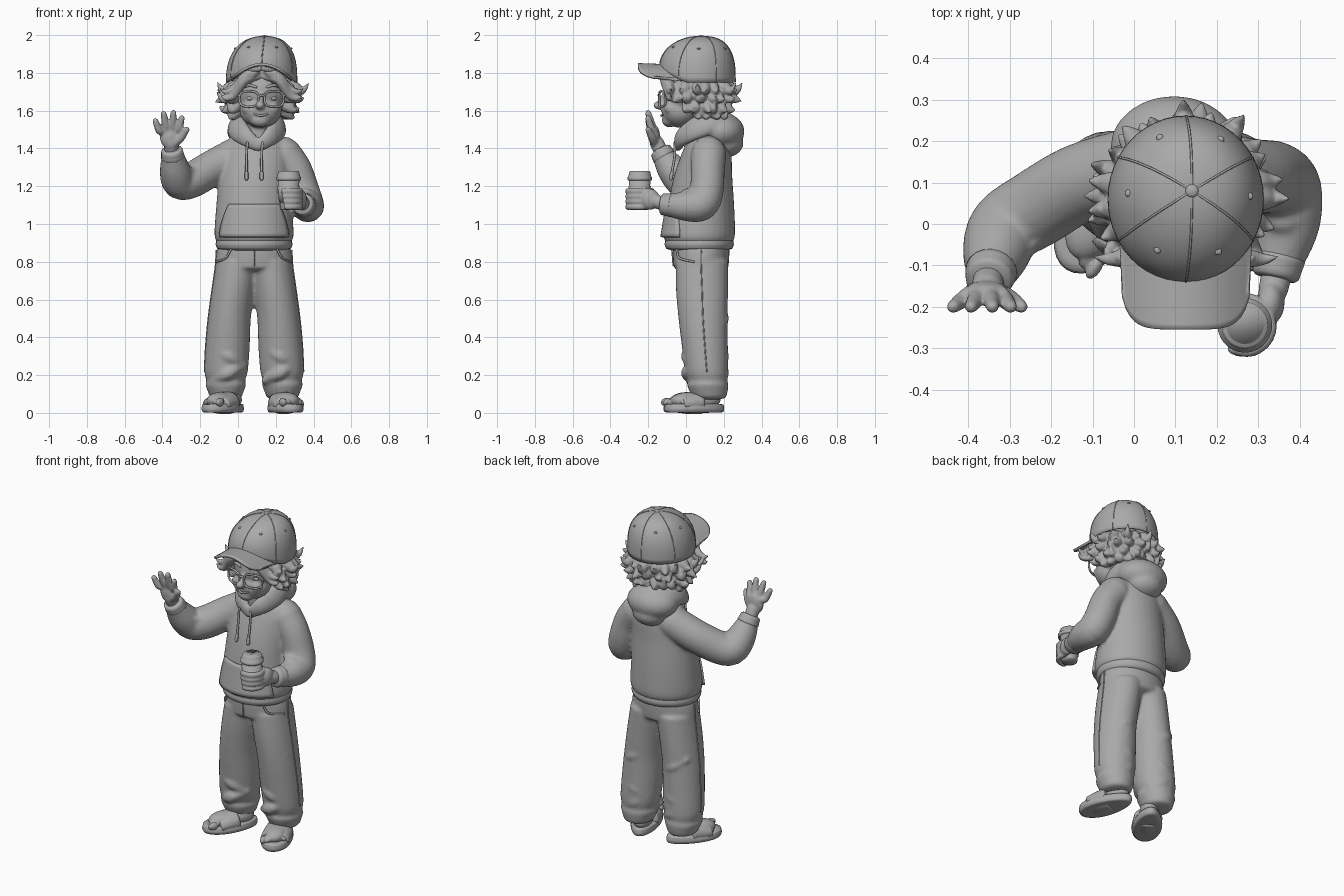
import bpy, bmesh, math, random
from mathutils import Vector, Matrix

random.seed(4)
cube = bpy.data.objects.get("Cube")
if cube:
    bpy.data.objects.remove(cube, do_unlink=True)

clay = bpy.data.materials.new("plain_grey")
clay.use_nodes = True
clay.diffuse_color = (0.4, 0.4, 0.4, 1)
clay.node_tree.nodes["Principled BSDF"].inputs["Base Color"].default_value = clay.diffuse_color


def finish(bm, name):
    bmesh.ops.recalc_face_normals(bm, faces=bm.faces)
    for face in bm.faces:
        face.smooth = True
    mesh = bpy.data.meshes.new(name)
    bm.to_mesh(mesh)
    bm.free()
    mesh.materials.append(clay)
    obj = bpy.data.objects.new(name, mesh)
    bpy.context.collection.objects.link(obj)
    return obj


def spline(points, steps):
    pts = [Vector(p if len(p) == 5 else (*p, p[-1])) for p in points]
    pts = [pts[0] * 2 - pts[1]] + pts + [pts[-1] * 2 - pts[-2]]
    out = []
    for a, b, c, d in zip(pts, pts[1:], pts[2:], pts[3:]):
        for i in range(steps):
            t = i / steps
            out.append((b * 2 + (c - a) * t + (a * 2 - b * 5 + c * 4 - d) * t * t
                        + (b * 3 - a - c * 3 + d) * t ** 3) * 0.5)
    return out + [pts[-2]]


def sweep(name, points, ref=(1, 0, 0), level=False, sides=20, steps=4, cap=1.0):
    """Tube along a smooth path of (x, y, z, radius[, second radius])."""
    path = spline(points, steps)
    centres = [Vector(p[:3]) for p in path]
    side, rings = Vector(ref), []
    for i, p in enumerate(path):
        axis = centres[min(i + 1, len(path) - 1)] - centres[max(i - 1, 0)]
        axis = Vector((0, 0, math.copysign(1, axis.z))) if level else axis.normalized()
        side = (side - axis * side.dot(axis)).normalized()
        rings.append((centres[i], axis, side, max(p[3], .002), max(p[4], .002)))
    if cap:
        def dome(ring, sign):
            c, axis, side, r, s = ring
            for a in map(math.radians, (30, 60, 85)):
                yield (c + axis * sign * cap * min(r, s) * math.sin(a), axis, side,
                       r * math.cos(a), s * math.cos(a))
        rings = list(dome(rings[0], -1))[::-1] + rings + list(dome(rings[-1], 1))
    bm = bmesh.new()
    loops = []
    for c, axis, u, r, s in rings:
        v = axis.cross(u)
        angles = [math.tau * k / sides for k in range(sides)]
        loops.append([bm.verts.new(c + u * r * math.cos(a) + v * s * math.sin(a)) for a in angles])
    for lo, hi in zip(loops, loops[1:]):
        for k in range(sides):
            j = (k + 1) % sides
            bm.faces.new((lo[k], lo[j], hi[j], hi[k]))
    bm.faces.new(loops[0])
    bm.faces.new(loops[-1])
    return finish(bm, name)


def ball(name, centre, size):
    bm = bmesh.new()
    scale = Matrix.Diagonal((*size, 1))
    bmesh.ops.create_uvsphere(bm, u_segments=24, v_segments=16, radius=1,
                              matrix=Matrix.Translation(centre) @ scale)
    return finish(bm, name)


def plate(name, shape, columns, rows, thickness):
    bm = bmesh.new()
    grid = [[bm.verts.new(shape(2 * i / columns - 1, j / rows)) for i in range(columns + 1)]
            for j in range(rows + 1)]
    for lo, hi in zip(grid, grid[1:]):
        for i in range(columns):
            bm.faces.new((lo[i], lo[i + 1], hi[i + 1], hi[i]))
    bmesh.ops.remove_doubles(bm, verts=bm.verts, dist=.0001)
    obj = finish(bm, name)
    solid = obj.modifiers.new("thickness", "SOLIDIFY")
    solid.thickness, solid.offset = thickness, 0
    return obj


def fuse(name, parts, voxel=.01, rounds=6):
    """Blend overlapping volumes into one soft surface."""
    bm = bmesh.new()
    for part in parts:
        bm.from_mesh(part.data)
        bpy.data.objects.remove(part, do_unlink=True)
    obj = finish(bm, name)
    remesh = obj.modifiers.new("blend", "REMESH")
    remesh.mode, remesh.voxel_size, remesh.use_smooth_shade = "VOXEL", voxel, True
    soften = obj.modifiers.new("soften", "SMOOTH")
    soften.factor, soften.iterations = .5, rounds
    return obj


SIDES = (("right", -1), ("left", 1))
MID = .085      # body centre line
FACE = .125     # head centre line

# Sweatshirt: torso and both sleeves
torso = sweep("torso", [(MID, .07, .91, .2, .18), (MID, .07, .95, .21, .19), (MID, .08, 1.1, .2, .175),
                        (.09, .09, 1.25, .19, .155), (.1, .11, 1.38, .175, .13),
                        (.1, .12, 1.46, .14, .1)], level=True, sides=32, cap=.3)
right_path = [(0, .14, 1.37, .095), (-.13, .1, 1.3, .095), (-.24, .035, 1.235, .095), (-.31, -.01, 1.22, .09),
              (-.333, -.07, 1.285, .082), (-.345, -.12, 1.36, .06)]
left_path = [(.24, .12, 1.37, .095), (.3, .115, 1.29, .09), (.34, .11, 1.18, .09), (.365, .08, 1.105, .09),
             (.37, 0, 1.095, .08), (.35, -.09, 1.1, .06)]
sleeves = [sweep("sleeve", p) for p in (right_path, left_path)]
# Soft cloth folds across the elbows
folds = [sweep("fold", [(-.24, -.05, 1.29, .01), (-.29, -.08, 1.25, .02), (-.35, -.09, 1.24, .01)]),
         sweep("fold", [(.3, .03, 1.17, .01), (.355, 0, 1.17, .02), (.41, .02, 1.16, .01)])]
fuse("sweatshirt", [torso, *sleeves, *folds])
sweep("waistband", [(MID, .07, .87, .195, .175), (MID, .07, .89, .203, .183), (MID, .07, .915, .2, .18)],
      level=True, sides=32, cap=.1)
sweep("right_cuff", [(-.345, -.115, 1.355, .063), (-.35, -.135, 1.39, .057)], cap=.2)
sweep("left_cuff", [(.352, -.08, 1.1, .063), (.342, -.125, 1.105, .057)], cap=.2)

# Hood folded down behind the neck
collar = sweep("collar", [(.11, -.045, 1.41, .03, .02), (.04, -.02, 1.46, .05, .03), (-.005, .06, 1.51, .065, .035),
                          (.01, .15, 1.54, .065, .045), (.1, .19, 1.55, .07, .06), (.19, .15, 1.54, .065, .045),
                          (.21, .06, 1.51, .065, .035), (.17, -.02, 1.46, .05, .03),
                          (.11, -.045, 1.41, .03, .02)], ref=(0, 0, 1))
drape = [ball("drape", (.097, .185, 1.49), (.155, .125, .1)), ball("drape", (.097, .2, 1.43), (.11, .105, .08))]
fuse("hood", [collar, *drape], .01, 5)

# Front pocket and drawstrings
def pocket_shape(a, v):
    z = .93 + .175 * v
    f = (z - .95) / .15
    dx = a * (.18 - .05 * v ** 1.6)
    depth = (.19 - .015 * f) * math.sqrt(1 - (dx / (.21 - .015 * f)) ** 2)
    return (MID + dx, .066 + .01 * f - depth, z)


plate("front_pocket", pocket_shape, 20, 8, .018)
for name, x in (("right", .045), ("left", .125)):
    sweep(name + "_drawstring", [(x + .005, -.06, 1.43, .007), (x, -.06, 1.36, .007), (x, -.075, 1.27, .007)],
          sides=8)
    sweep(name + "_string_tip", [(x, -.075, 1.27, .01), (x, -.08, 1.24, .01)], sides=8)

# Trousers, with bunched cloth at the ankles
def leg(sign):
    profile = [(.085, .085, .8, .115, .14), (.11, .085, .65, .113, .138), (.13, .09, .5, .113, .13),
               (.14, .1, .35, .117, .122), (.148, .11, .22, .115, .114), (.15, .115, .17, .102, .104),
               (.15, .115, .15, .108, .11), (.15, .12, .11, .094, .1), (.15, .125, .085, .085, .09)]
    path = [(MID + sign * p[0], *p[1:]) for p in profile]
    parts = [sweep("leg", path, level=True, sides=28, cap=.2)]
    for z, lean in ((.21, .04), (.3, -.05), (.5, .05)):
        x = MID + sign * .135
        parts.append(sweep("front_fold", [(x - .08, .05, z - lean, .02), (x, .005, z, .034),
                                          (x + .08, .05, z + lean, .02)], sides=12))
        parts.append(sweep("back_fold", [(x - .07, .165, z + lean, .02), (x, .197, z, .032),
                                         (x + .07, .165, z - lean, .02)], sides=12))
    return parts


pelvis = sweep("pelvis", [(MID, .08, .9, .185, .15), (MID, .08, .84, .2, .15), (MID, .08, .77, .205, .145)],
               level=True, sides=32, cap=.2)
fuse("trousers", [pelvis, *leg(-1), *leg(1)], .01, 5)
for name, s in SIDES:
    outer = [(MID + s * dx, y, z, .004) for dx, y, z in
             ((.2, .08, .86), (.204, .08, .78), (.222, .085, .65), (.242, .09, .5), (.256, .1, .35), (.262, .11, .22))]
    sweep(name + "_side_seam", outer, sides=6)
    sweep(name + "_pocket_edge", [(MID + s * .12, -.05, .87, .006), (MID + s * .15, -.035, .82, .006),
                                  (MID + s * .2, .04, .8, .006)], sides=8)
sweep("fly_seam", [(MID, -.075, .87, .004), (MID, -.068, .78, .004)], sides=6)

# Feet in open slides
for name, s, centre, turn in (("right", -1, (-.075, .03, 0), -32), ("left", 1, (.245, .045, 0), 20)):
    sole = sweep(name + "_slide_sole", [(0, 0, .004, .076, .16), (0, 0, .02, .083, .166),
                                        (0, 0, .045, .078, .162)], level=True, sides=32, cap=.05)
    for v in sole.data.vertices:
        v.co.x *= 1 - v.co.y * 1.1
    foot = [ball("heel", (0, .06, .07), (.055, .085, .05)), ball("instep", (0, -.03, .065), (.064, .1, .045))]
    for i in range(5):
        size = .023 - .002 * i
        foot.append(ball("toe", (s * (.028 * i - .054), .012 * i - .125, .056), (size * .75, size * 1.4, size)))
    foot.append(sweep("ankle", [(0, .07, .06, .05), (0, .075, .16, .05)]))
    skin = fuse(name + "_foot", foot, .006, 3)
    strap = sweep(name + "_slide_strap", [(0, -.08, .045, .082, .045), (0, -.03, .05, .083, .056),
                                          (0, .03, .055, .08, .062)], sides=24, cap=.1)
    place = Matrix.Translation(centre) @ Matrix.Rotation(math.radians(turn), 4, "Z")
    for part in (sole, skin, strap):
        part.data.transform(place)

# Raised right hand, palm forward
hand = [ball("palm", (-.358, -.165, 1.46), (.056, .028, .062)),
        sweep("wrist", [(-.35, -.125, 1.37, .038), (-.355, -.155, 1.43, .038)])]
for base, tip, top in ((-.397, -.437, 1.545), (-.375, -.394, 1.583), (-.348, -.342, 1.588), (-.322, -.298, 1.56)):
    hand.append(sweep("finger", [(base, -.168, 1.49, .02), ((base + tip) / 2, -.185, top - .05, .02),
                                 (tip, -.2, top, .016)], sides=12))
hand.append(sweep("thumb", [(-.335, -.165, 1.43, .025), (-.3, -.18, 1.46, .022), (-.272, -.2, 1.5, .016)], sides=12))
fuse("right_hand", hand, .006, 3)

# Lidded cup
CUP = Vector((.268, -.245, 0))
def cup_ring(name, profile, cap):
    return sweep(name, [(CUP.x, CUP.y, z, r) for z, r in profile], level=True, sides=28, steps=1, cap=cap)


cup_ring("cup", [(1.075, .042), (1.08, .044), (1.235, .058)], 0)
cup_ring("cup_sleeve", [(1.115, .051), (1.2, .059)], 0)
cup_ring("cup_lid", [(1.23, .06), (1.235, .066), (1.248, .066), (1.252, .06), (1.275, .056),
                     (1.28, .052), (1.28, .045), (1.268, .043)], 0)

# Left hand wrapped round the cup
grip = [ball("palm", (.33, -.19, 1.13), (.034, .052, .055)),
        sweep("wrist", [(.35, -.1, 1.1, .038), (.336, -.16, 1.12, .036)])]
def wrap(z, start, end, radius):
    arc = []
    for i in range(5):
        a = math.radians(start + (end - start) * i / 4)
        arc.append((CUP.x + .062 * math.cos(a), CUP.y + .062 * math.sin(a), z, radius))
    return sweep("finger", arc, sides=12)


for i in range(4):
    grip.append(wrap(1.09 + .028 * i, 25, -100 - 5 * i, .016))
grip.append(wrap(1.175, 40, 140, .017))
fuse("left_hand", grip, .006, 3)

# Head and face
head = [ball("skull", (FACE, .045, 1.7), (.145, .165, .15)), ball("jaw", (.12, -.03, 1.6), (.112, .1, .09)),
        ball("chin", (.117, -.088, 1.55), (.052, .04, .038)), ball("nose", (.117, -.14, 1.628), (.025, .034, .022)),
        sweep("bridge", [(.12, -.11, 1.69, .014), (.118, -.135, 1.64, .018)]),
        sweep("neck", [(.11, .06, 1.4, .07), (.115, .05, 1.58, .065)])]
for s in (-1, 1):
    head.append(ball("ear", (FACE + s * .145, .04, 1.65), (.02, .03, .042)))
    head.append(ball("cheek", (.12 + s * .06, -.085, 1.61), (.04, .03, .035)))
fuse("head", head, .008, 4)
sweep("mouth", [(.08, -.117, 1.585, .005), (.12, -.131, 1.573, .006), (.16, -.117, 1.585, .005)], sides=8)

# Eyes, brows and rounded glasses
for name, s in SIDES:
    ball(name + "_eye", (FACE + s * .06, -.088, 1.665), (.02, .016, .012))
    sweep(name + "_brow", [(FACE + s * .03, -.113, 1.725, .007), (FACE + s * .065, -.106, 1.735, .008),
                           (FACE + s * .1, -.083, 1.72, .004)], sides=8)
    rim = []
    for i in range(25):
        a = math.tau * i / 24
        bulge = (math.cos(a) ** 4 + math.sin(a) ** 4) ** -.15
        x = .066 + .051 * bulge * math.cos(a)
        rim.append((FACE + s * x, x * x * 2.6 - .142, 1.662 + .041 * bulge * math.sin(a), .006))
    sweep(name + "_rim", rim, ref=(0, 1, 0), sides=8, steps=2, cap=0)
    sweep(name + "_temple", [(FACE + s * .12, -.106, 1.68, .006), (FACE + s * .146, -.04, 1.68, .006),
                             (FACE + s * .15, .05, 1.675, .006)], sides=8)
sweep("glasses_bridge", [(FACE - .015, -.141, 1.675, .006), (FACE, -.145, 1.682, .006),
                         (FACE + .015, -.141, 1.675, .006)], sides=8)

# Tousled hair: a base mass with rows of flicked tufts
hair = [ball("hair_base", (FACE, .085, 1.69), (.165, .155, .115))]
for z, count, reach, spread in ((1.735, 15, .14, 270), (1.69, 14, .13, 255), (1.635, 13, .115, 235), (1.6, 9, .07, 190)):
    for i in range(count):
        a = math.radians(90 + spread * (i / (count - 1) - .5) + random.uniform(-5, 5))
        out = Vector((math.cos(a), math.sin(a) * .93, 0))
        far = reach * random.uniform(.75, 1.05)
        flick = random.uniform(-.03, .04)
        path = [(Vector((FACE, .07, z)) + out * (.11 + far * f) + Vector((0, 0, h)), r)
                for f, h, r in ((0, .01, .036), (.45, -.012, .034), (.75, -.03, .022), (1, flick - .015, .004))]
        hair.append(sweep("tuft", [(*p, r) for p, r in path], ref=(0, 0, 1), sides=10, steps=3, cap=.5))
# Parted fringe curling out at the temples
for s in (-1, 1):
    for drop, wide, flare in ((0, .075, .03), (.015, .115, .05), (.035, .14, .08), (.07, .145, .07)):
        hair.append(sweep("fringe", [(FACE + s * .02, -.09, 1.815 - drop / 2, .02),
                                     (FACE + s * wide * .6, -.113, 1.8 - drop / 2, .026),
                                     (FACE + s * wide, -.085, 1.755 - drop, .024),
                                     (FACE + s * (wide + flare * .6), -.085, 1.735 - drop, .015),
                                     (FACE + s * (wide + flare), -.08, 1.75 - drop, .004)], sides=10))
fuse("hair", hair, .006, 1)

# Cap: crown, brim, seams, eyelets and button
def crown_point(angle, rise, grow=0.0):
    r, t = math.cos(rise) ** .8, math.sin(rise) ** .8
    x = FACE + .015 * t * t + (.185 * r + grow) * math.cos(angle)
    y = .06 + .02 * t * t + (.198 * r + grow) * math.sin(angle)
    lift = max(0, -y) / .14 * .06 * (1 - t)
    return (x, y, 1.75 + .24 * t + lift + grow)


plate("cap_crown", lambda a, v: crown_point(a * math.pi, v * math.pi / 2), 48, 24, .008)
def brim_shape(a, v):
    start = .075 - .198 * math.sqrt(1 - (a * .16 / .185) ** 2)
    end = -.03 - .225 * (1 - abs(a) ** 5) ** (1 / 3)
    return (FACE + .16 * a, start + (end - start) * v, 1.84 - .08 * a * a + .005 * v)


plate("cap_brim", brim_shape, 32, 10, .014)
for i in range(6):
    angle = math.radians(30 + 60 * i)
    sweep("cap_seam", [(*crown_point(angle, t * math.pi / 20, .003), .003) for t in range(11)], sides=6)
    ball("cap_eyelet", crown_point(angle + .5, .75, .002), (.009, .009, .006))
ball("cap_button", (FACE + .015, .08, 1.992), (.016, .016, .008))
